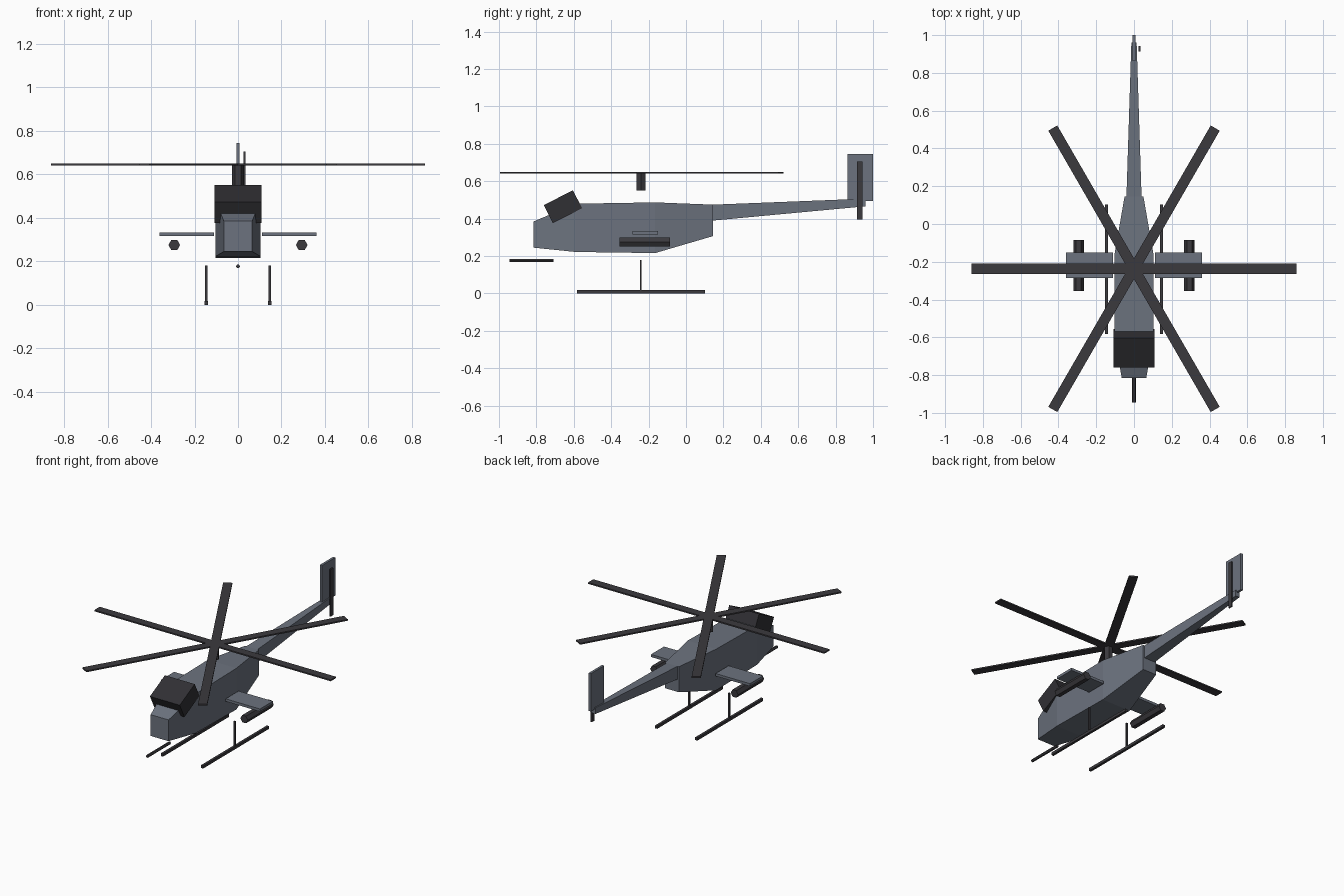
import bpy, bmesh, math
from mathutils import Matrix, Vector

cube = bpy.data.objects.get("Cube")
if cube:
    bpy.data.objects.remove(cube)


def material(name, color):
    m = bpy.data.materials.new(name)
    m.use_nodes = True
    m.diffuse_color = color
    m.node_tree.nodes["Principled BSDF"].inputs["Base Color"].default_value = color
    return m


GREY = material("slate grey", (0.15, 0.17, 0.21, 1))
DARK = material("dark charcoal", (0.043, 0.041, 0.047, 1))
GLASS = material("canopy black", (0.030, 0.029, 0.034, 1))


def add(name, bm, mat):
    bmesh.ops.recalc_face_normals(bm, faces=bm.faces)
    mesh = bpy.data.meshes.new(name)
    bm.to_mesh(mesh)
    bm.free()
    mesh.materials.append(mat)
    obj = bpy.data.objects.new(name, mesh)
    bpy.context.collection.objects.link(obj)
    return obj


def box(name, center, size, mat, rot=Matrix()):
    bm = bmesh.new()
    bmesh.ops.create_cube(bm, size=1)
    bm.transform(Matrix.Translation(center) @ rot @ Matrix.Diagonal((*size, 1)))
    return add(name, bm, mat)


def hex_rod(name, center, radius, length, mat, along_y=True):
    bm = bmesh.new()
    bmesh.ops.create_cone(bm, cap_ends=True, segments=6, radius1=radius,
                          radius2=radius, depth=length)
    # put two of the corners on the x axis
    corner = max(bm.verts, key=lambda v: v.co.x).co
    bm.transform(Matrix.Rotation(-math.atan2(corner.y, corner.x), 4, 'Z'))
    if along_y:
        bm.transform(Matrix.Rotation(math.pi / 2, 4, 'X'))
    bm.transform(Matrix.Translation(center))
    return add(name, bm, mat)


def loft(name, stations, mat):
    """Rectangular sections: y, half width, bottom z, top z."""
    bm = bmesh.new()
    rings = [[bm.verts.new(p) for p in ((-w, y, lo), (w, y, lo), (w, y, hi), (-w, y, hi))]
             for y, w, lo, hi in stations]
    for a, b in zip(rings, rings[1:]):
        for i in range(4):
            j = (i + 1) % 4
            bm.faces.new((a[i], a[j], b[j], b[i]))
    bm.faces.new(rings[0])
    bm.faces.new(rings[-1])
    return add(name, bm, mat)


# Fuselage and tail
loft("fuselage", [(-0.815, 0.065, 0.245, 0.385), (-0.59, 0.104, 0.222, 0.48),
                  (-0.165, 0.104, 0.216, 0.487), (0.145, 0.05, 0.307, 0.475)], GREY)
loft("tail_boom", [(0.145, 0.04, 0.39, 0.475), (0.96, 0.014, 0.466, 0.507)], GREY)
box("tail_fin", (0, 0.931, 0.62), (0.016, 0.137, 0.25), GREY)
box("tail_rotor", (0.029, 0.929, 0.55), (0.009, 0.029, 0.31), DARK)

# Canopy, tilted towards the nose
box("canopy", (0, -0.658, 0.464), (0.217, 0.175, 0.108), GLASS,
    Matrix.Rotation(math.radians(27), 4, 'X'))

# Main rotor: three full-span bars make six blades
ROTOR = Vector((0, -0.237, 0.646))
hex_rod("rotor_mast", (0, ROTOR.y - 0.003, 0.598), 0.027, 0.094, DARK, along_y=False)
for i in range(3):
    box(f"rotor_blade_{i + 1}", ROTOR, (1.72, 0.055, 0.009), DARK,
        Matrix.Rotation(math.radians(60 * i), 4, 'Z'))

# Stub wings, weapon pods and landing skids on both sides
for side, s in (("left", 1), ("right", -1)):
    box(f"{side}_wing", (s * 0.235, -0.218, 0.325), (0.25, 0.135, 0.017), GREY)
    hex_rod(f"{side}_pod", (s * 0.293, -0.22, 0.275), 0.027, 0.27, DARK)
    box(f"{side}_skid", (s * 0.146, -0.24, 0.009), (0.016, 0.685, 0.018), DARK)
    box(f"{side}_strut", (s * 0.146, -0.242, 0.095), (0.01, 0.01, 0.17), DARK)

# Nose gun
hex_rod("nose_gun", (0, -0.827, 0.177), 0.0095, 0.235, DARK)
